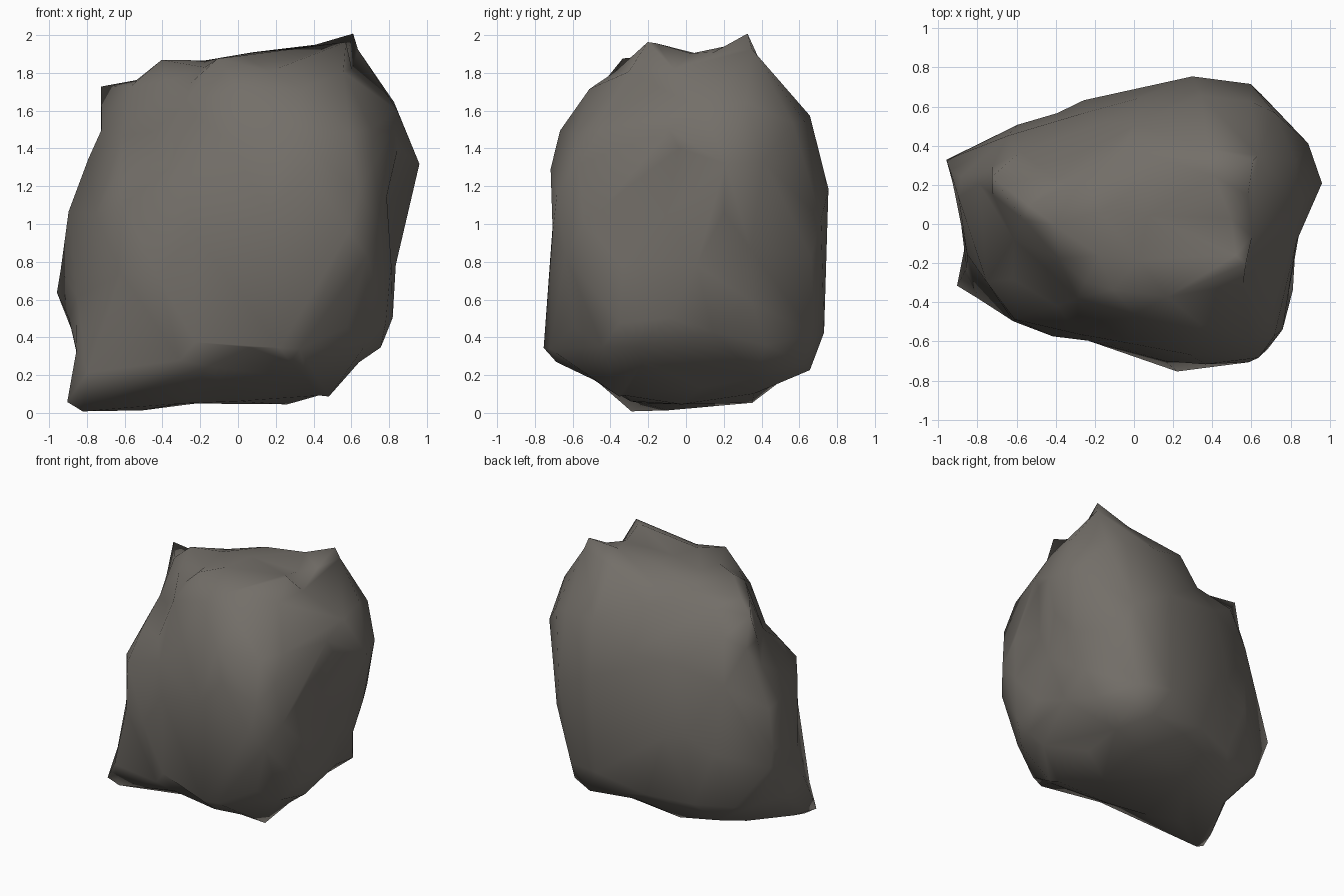
import bpy, bmesh
from math import sin, cos, radians
from mathutils import Vector
from mathutils.bvhtree import BVHTree

cube = bpy.data.objects.get("Cube")
if cube:
    bpy.data.objects.remove(cube)

CENTRE = Vector((0, 0, 1))


def cutter(azimuth, elevation, outline):
    """Carving profile: plane axes for a cutting direction, plus its outline."""
    a, e = radians(azimuth), radians(elevation)
    across = Vector((cos(a), sin(a), 0))
    up = Vector((-sin(a) * sin(e), cos(a) * sin(e), cos(e)))
    return across, up, [Vector(p) for p in outline]


def reach(direction, profile):
    """Distance from the rock centre to the profile wall along a direction."""
    across, up, outline = profile
    ray = Vector((direction.dot(across), direction.dot(up)))
    best = 0.0
    for start, end in zip(outline, outline[1:] + outline[:1]):
        edge = end - start
        slope = ray.cross(edge)
        if abs(slope) < 1e-9:
            continue
        along = start.cross(ray) / slope
        distance = start.cross(edge) / slope
        if -1e-6 <= along <= 1.000001 and distance > best:
            best = distance
    return best if best > 0 else 9.0


def carve(direction):
    return min(reach(direction, p) for p in profiles)


def rim_points(profile):
    """Place each outline corner midway along the stone it can lie on."""
    across, up, outline = profile
    depth = across.cross(up)
    points = []
    for corner in outline:
        line = [across * corner.x + up * corner.y + depth * (step / 25)
                for step in range(-25, 26)]
        scores = [carve(p) for p in line]
        limit = min(0.98, max(scores))
        inside = [p for p, score in zip(line, scores) if score >= limit]
        points.append(sum(inside, Vector()) / len(inside))
    return points


def pull(place, offset, radius):
    """Shift the surface around a place, fading out with distance."""
    for v in bm.verts:
        nearness = 1 - (v.co - place).length / radius
        if nearness > 0:
            v.co += offset * nearness * nearness * (3 - 2 * nearness)


# Outlines are offsets from the rock centre
front = cutter(0, 0, [
    (.6, 1), (.76, .8), (.87, .6), (.95, .32), (.87, -.08), (.83, -.15),
    (.82, -.49), (.77, -.67), (.59, -.75), (.49, -.9), (.22, -.96),
    (-.2, -.95), (-.4, -.98), (-.8, -1), (-.92, -.92), (-.84, -.73),
    (-.95, -.34), (-.9, .11), (-.77, .4), (-.7, .72), (-.4, .86),
    (-.1, .87), (.25, .95), (.56, .95)])
side = cutter(90, 0, [
    (.32, 1), (.48, .77), (.59, .68), (.69, .49), (.75, .23), (.73, -.64),
    (.67, -.8), (.5, -.82), (.4, -.94), (0, -.98), (-.3, -1), (-.46, -.82),
    (-.67, -.77), (-.76, -.64), (-.71, -.15), (-.72, .3), (-.67, .5),
    (-.52, .72), (-.2, .95), (.05, .9)])
top = cutter(0, 90, [
    (.29, .76), (.59, .72), (.67, .66), (.91, .4), (.95, .19), (.83, -.06),
    (.82, -.37), (.76, -.55), (.64, -.71), (.22, -.75), (-.25, -.59),
    (-.4, -.58), (-.6, -.51), (-.83, -.38), (-.91, -.26), (-.86, -.1),
    (-.95, .33), (-.6, .51), (-.4, .55), (-.27, .63)])
front_corner = cutter(35, 25, [
    (-.43, .89), (.01, .87), (.19, .9), (.36, .86), (.68, .87), (.92, .52),
    (.97, .22), (.92, -.09), (.81, -.44), (.83, -.62), (.65, -.69),
    (.47, -.88), (.29, -.95), (.2, -1.05), (-.11, -1), (-.42, -.85),
    (-.81, -.81), (-.9, -.69), (-.79, -.23), (-.79, .12), (-.56, .53)])
back_corner = cutter(215, 25, [
    (-.34, 1.06), (.27, .83), (.46, .65), (.55, .35), (.79, .11), (.8, -.3),
    (.89, -.76), (.89, -.96), (.66, -1.04), (.31, -1.07), (0, -1.05),
    (-.39, -.89), (-.67, -.87), (-.83, -.73), (-.93, -.18), (-.97, .39),
    (-.91, .58), (-.79, .81), (-.67, .93), (-.46, .9)])
under_corner = cutter(140, -25, [
    (-.25, 1.17), (.04, .97), (.34, .83), (.43, .6), (.68, .48), (.8, .22),
    (.83, -.06), (.93, -.48), (.87, -.77), (.69, -.85), (.62, -1.04),
    (.53, -1.19), (.42, -1.22), (-.1, -.97), (-.67, -.81), (-.81, -.58),
    (-.95, -.13), (-.92, .32), (-.86, .48), (-.69, .72), (-.47, .91)])
profiles = [front, side, top, front_corner, back_corner, under_corner]

# Inner core: hull stretched over the corner points of every outline
core = bmesh.new()
for profile in profiles:
    for point in rim_points(profile):
        core.verts.new(point)
bmesh.ops.convex_hull(core, input=core.verts)
core_tree = BVHTree.FromBMesh(core)
core.free()

# Rock body: a sphere cut back to the profiles and drawn toward the core
bm = bmesh.new()
bmesh.ops.create_icosphere(bm, subdivisions=5, radius=1)
for v in bm.verts:
    direction = v.co.normalized()
    outer = carve(direction)
    hit = core_tree.ray_cast(direction * 3, -direction)[0]
    inner = hit.length if hit else outer
    v.co = direction * min(outer, inner * 0.7 + outer * 0.3) + CENTRE

# Hollows worn into the sides: position, radius, depth
hollows = [((.85, -.18, 1.05), .35, .05), ((-.5, -.22, 1.6), .3, .05),
           ((-.22, -.17, 1.83), .22, .03), ((.75, .22, .55), .25, .04)]
for place, radius, depth in hollows:
    place = Vector(place)
    pull(place, (CENTRE - place).normalized() * depth, radius)

# Weather the cut edges lightly
for _ in range(2):
    bmesh.ops.smooth_vert(bm, verts=bm.verts, factor=0.5,
                          use_axis_x=True, use_axis_y=True, use_axis_z=True)

# Crisp tips: summit, shoulders, flanks and feet
tips = [(.6, .32, 2), (.57, -.2, 1.95), (-.1, -.33, 1.87), (-.4, 0, 1.86),
        (-.7, .25, 1.72), (.95, .19, 1.32), (-.95, .33, .65),
        (-.92, -.27, .08), (-.8, -.3, 0), (.49, -.35, .1), (.22, -.75, .36)]
for tip in tips:
    tip = Vector(tip)
    nearest = min(bm.verts, key=lambda v: (v.co - tip).length).co.copy()
    pull(nearest, tip - nearest, 0.2)

mesh = bpy.data.meshes.new("boulder")
bm.to_mesh(mesh)
bm.free()
boulder = bpy.data.objects.new("boulder", mesh)
bpy.context.collection.objects.link(boulder)

# Simplify to broad, smoothly shaded facets
simplify = boulder.modifiers.new("simplify", 'DECIMATE')
simplify.ratio = 0.05
mesh.shade_smooth()

stone = bpy.data.materials.new("warm grey stone")
stone.use_nodes = True
colour = (0.172, 0.158, 0.14, 1)
stone.diffuse_color = colour
stone.node_tree.nodes["Principled BSDF"].inputs["Base Color"].default_value = colour
mesh.materials.append(stone)
